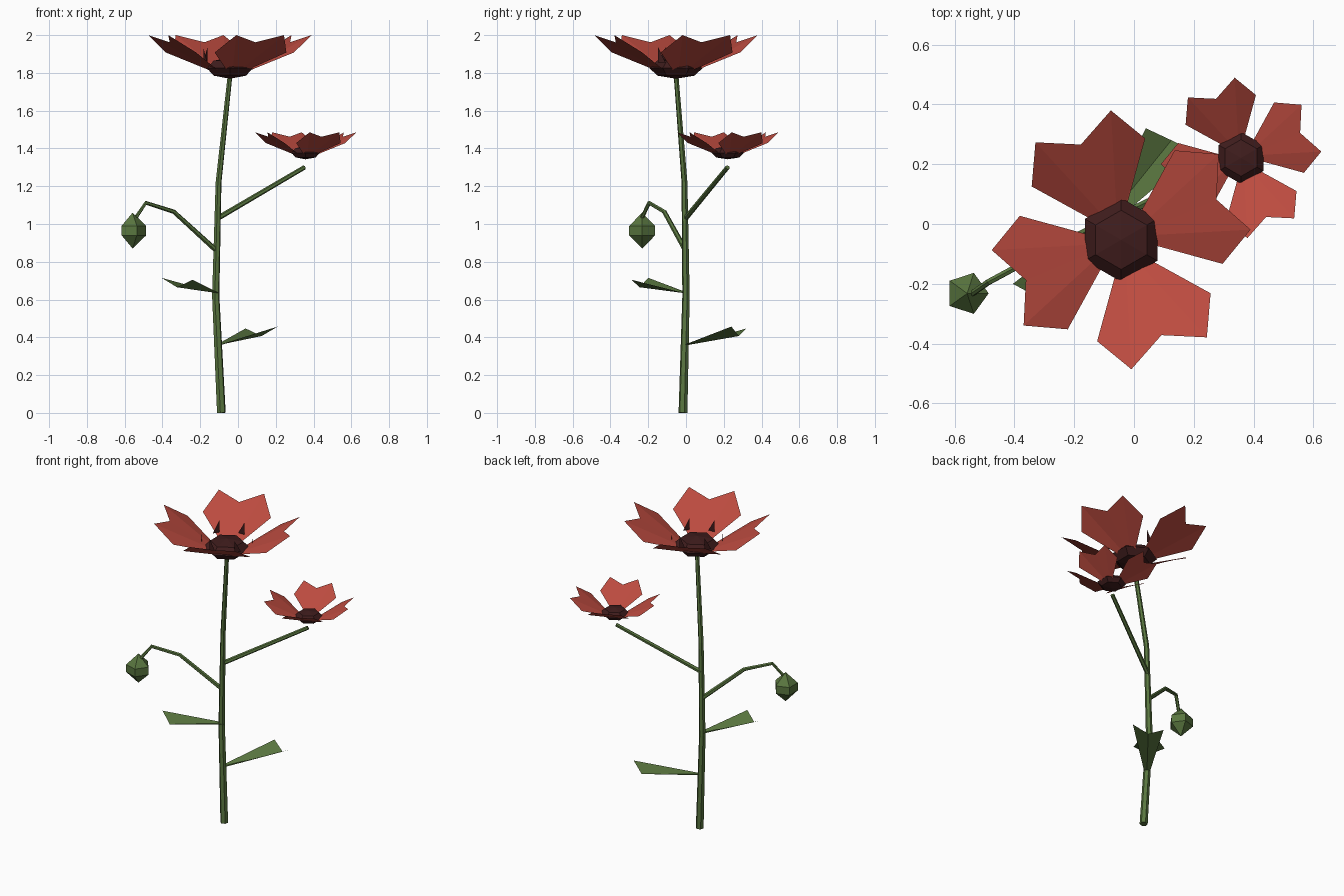
import bpy, bmesh, math
from mathutils import Vector, Matrix

if "Cube" in bpy.data.objects:
    bpy.data.objects.remove(bpy.data.objects["Cube"])


def material(name, rgb):
    m = bpy.data.materials.new(name)
    m.diffuse_color = (*rgb, 1)
    m.use_nodes = True
    m.node_tree.nodes["Principled BSDF"].inputs["Base Color"].default_value = m.diffuse_color
    return m


GREEN = material("leaf_green", (0.10, 0.18, 0.05))
RED = material("petal_red", (0.50, 0.07, 0.05))
DARK = material("dark_centre", (0.05, 0.012, 0.012))


def make(name, bm, mat):
    mesh = bpy.data.meshes.new(name)
    bm.normal_update()
    bm.to_mesh(mesh)
    bm.free()
    mesh.materials.append(mat)
    obj = bpy.data.objects.new(name, mesh)
    bpy.context.collection.objects.link(obj)
    return obj


def loft(bm, rings, cap=True):
    """Skin equal-sized closed rings of points."""
    rows = [[bm.verts.new(p) for p in r] for r in rings]
    n = len(rows[0])
    for a, b in zip(rows, rows[1:]):
        for i in range(n):
            j = (i + 1) % n
            bm.faces.new((a[i], a[j], b[j], b[i]))
    if cap:
        bm.faces.new(rows[0][::-1])
        bm.faces.new(rows[-1])
    return rows


def tube(name, path, radii, sides=6):
    pts = [Vector(p) for p in path]
    rings = []
    for i, p in enumerate(pts):
        d = pts[min(i + 1, len(pts) - 1)] - pts[max(i - 1, 0)]
        side = d.cross(Vector((0.3, -1, 0.1))).normalized()
        up = d.cross(side).normalized()
        rings.append([p + radii[i] * (math.cos(t) * side + math.sin(t) * up)
                      for t in (k * math.tau / sides for k in range(sides))])
    bm = bmesh.new()
    loft(bm, rings)
    bmesh.ops.recalc_face_normals(bm, faces=bm.faces)
    make(name, bm, GREEN)


def flower(name, centre, scale):
    place = Matrix.Translation(centre) @ Matrix.Scale(scale, 4)
    # four notched petals, each a fan of facets
    half = [(0.281, 0.206, 0.138), (0.412, 0.137, 0.23)]
    outline = ([(0.045, -0.02, 0.02)] + [(u, -w, z) for u, w, z in half]
               + [(0.346, 0, 0.192)] + [(u, w, z) for u, w, z in half[::-1]]
               + [(0.045, 0.02, 0.02)])
    bm = bmesh.new()
    for k in range(4):
        turn = place @ Matrix.Rotation(0.4 + k * math.pi / 2, 4, 'Z')
        root = bm.verts.new(turn @ Vector((0.03, 0, 0.012)))
        rim = [bm.verts.new(turn @ Vector(p)) for p in outline]
        for a, b in zip(rim, rim[1:]):
            bm.faces.new((root, a, b))
    make(name + "_petals", bm, RED)
    # six-sided flattened seed head
    bm = bmesh.new()
    bmesh.ops.create_uvsphere(
        bm, u_segments=6, v_segments=4, radius=0.14,
        matrix=place @ Matrix.Translation((0, 0, 0.055)) @ Matrix.Diagonal((1, 1, 0.4, 1)))
    make(name + "_centre", bm, DARK)


def leaf(name, base, left, right, dip=0.045):
    base, left, right = Vector(base), Vector(left), Vector(right)
    across = (right - left).normalized() * 0.018
    mid = (left + right) / 2 - Vector((0, 0, dip))
    bm = bmesh.new()
    bl, bc, br, tl, tc, tr = [bm.verts.new(p) for p in
                              (base - across, base, base + across, left, mid, right)]
    bm.faces.new((bl, bc, tc, tl))
    bm.faces.new((bc, br, tr, tc))
    make(name, bm, GREEN)


# stems
tube("main_stem", [(-0.088, -0.016, 0), (-0.118, 0, 0.62), (-0.103, -0.008, 1.22),
                   (-0.043, -0.052, 1.78)], [0.024, 0.02, 0.016, 0.013])
tube("side_branch", [(-0.108, -0.002, 1.03), (0.352, 0.22, 1.30)], [0.014, 0.012])
tube("bud_stalk", [(-0.115, -0.002, 0.86), (-0.34, -0.115, 1.065),
                   (-0.488, -0.195, 1.112), (-0.54, -0.232, 1.035)],
     [0.014, 0.012, 0.011, 0.01])

# flowers
flower("large_flower", (-0.043, -0.053, 1.77), 1.0)
flower("small_flower", (0.358, 0.221, 1.343), 0.62)

# thin upright stamens around the large seed head
bm = bmesh.new()
for k in range(6):
    turn = (Matrix.Translation((-0.043, -0.053, 1.855))
            @ Matrix.Rotation(math.radians(30 + 60 * k), 4, 'Z'))
    bm.faces.new([bm.verts.new(turn @ Vector(p)) for p in
                  ((0.15, -0.022, 0), (0.15, 0.022, 0), (0.15, -0.022, 0.08))])
make("large_flower_stamens", bm, DARK)

# five-sided bud
bm = bmesh.new()
rings = [[(-0.558 + r * math.cos(t), -0.232 + r * math.sin(t), z)
          for t in (k * math.tau / 5 for k in range(5))]
         for z, r in ((0.94, 0.072), (0.99, 0.072))]
low, high = loft(bm, rings, cap=False)
for row, z in ((low[::-1], 0.87), (high, 1.06)):
    tip = bm.verts.new((-0.558, -0.232, z))
    for i in range(5):
        bm.faces.new((row[i], row[(i + 1) % 5], tip))
make("bud", bm, GREEN)

# leaves
leaf("lower_leaf", (-0.10, 0.0, 0.36), (0.04, 0.32, 0.447), (0.21, 0.24, 0.457))
leaf("upper_leaf", (-0.115, 0.0, 0.635), (-0.24, -0.29, 0.705), (-0.405, -0.20, 0.715))
